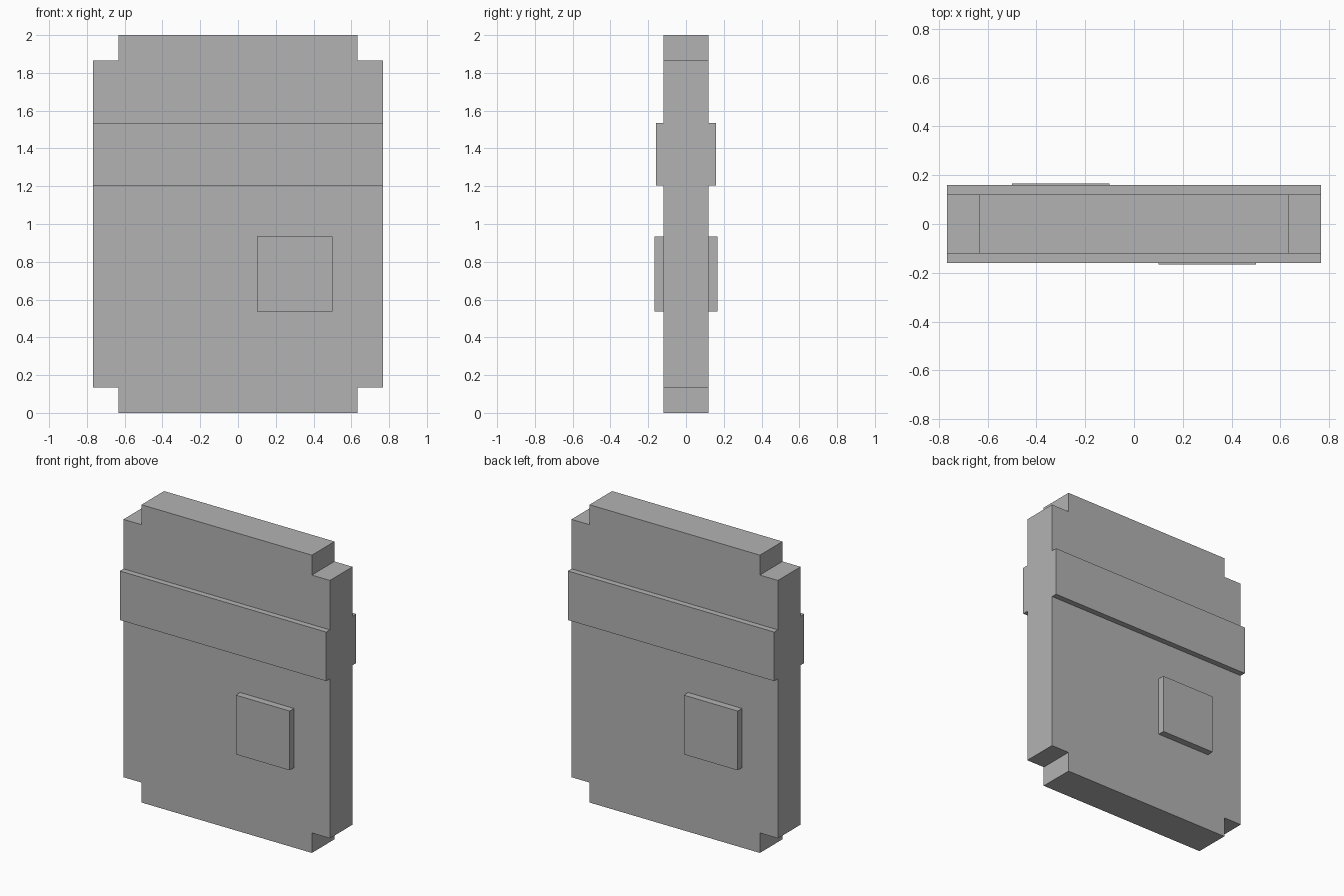
import bpy
import bmesh

default_cube = bpy.data.objects.get("Cube")
if default_cube:
    bpy.data.objects.remove(default_cube, do_unlink=True)

# One plain grey for every part
grey = bpy.data.materials.new("plain_grey")
grey.use_nodes = True
grey.diffuse_color = (0.45, 0.45, 0.45, 1)
grey.node_tree.nodes["Principled BSDF"].inputs["Base Color"].default_value = grey.diffuse_color

HALF_WIDTH, HEIGHT, NOTCH = 0.767, 2.0, 0.134
BODY_Y, BAND_Y, PLATE_Y = 0.12, 0.159, 0.166


def extrude_profile(name, profile, y_start, y_end):
    """Extrude an xz outline from y_start to y_end."""
    bm = bmesh.new()
    face = bm.faces.new([bm.verts.new((x, y_start, z)) for x, z in profile])
    result = bmesh.ops.extrude_face_region(bm, geom=[face])
    moved = [v for v in result["geom"] if isinstance(v, bmesh.types.BMVert)]
    bmesh.ops.translate(bm, verts=moved, vec=(0, y_end - y_start, 0))
    bmesh.ops.recalc_face_normals(bm, faces=bm.faces)
    mesh = bpy.data.meshes.new(name)
    bm.to_mesh(mesh)
    bm.free()
    mesh.materials.append(grey)
    obj = bpy.data.objects.new(name, mesh)
    bpy.context.collection.objects.link(obj)
    return obj


def rectangle(x0, x1, z0, z1):
    return [(x0, z0), (x1, z0), (x1, z1), (x0, z1)]


# Flat slab with a square notch at each corner
inner = HALF_WIDTH - NOTCH
right_edge = [(inner, 0), (inner, NOTCH), (HALF_WIDTH, NOTCH),
              (HALF_WIDTH, HEIGHT - NOTCH), (inner, HEIGHT - NOTCH), (inner, HEIGHT)]
left_edge = [(-x, z) for x, z in reversed(right_edge)]
extrude_profile("body", right_edge + left_edge, -BODY_Y, BODY_Y)

# Raised band and square plate on both faces, turned half way round for the back
for side, turn in (("front", 1), ("back", -1)):
    extrude_profile(side + "_band", rectangle(-HALF_WIDTH, HALF_WIDTH, 1.205, 1.534),
                    -BODY_Y * turn, -BAND_Y * turn)
    extrude_profile(side + "_plate", rectangle(0.1 * turn, 0.5 * turn, 0.537, 0.935),
                    -BODY_Y * turn, -PLATE_Y * turn)
